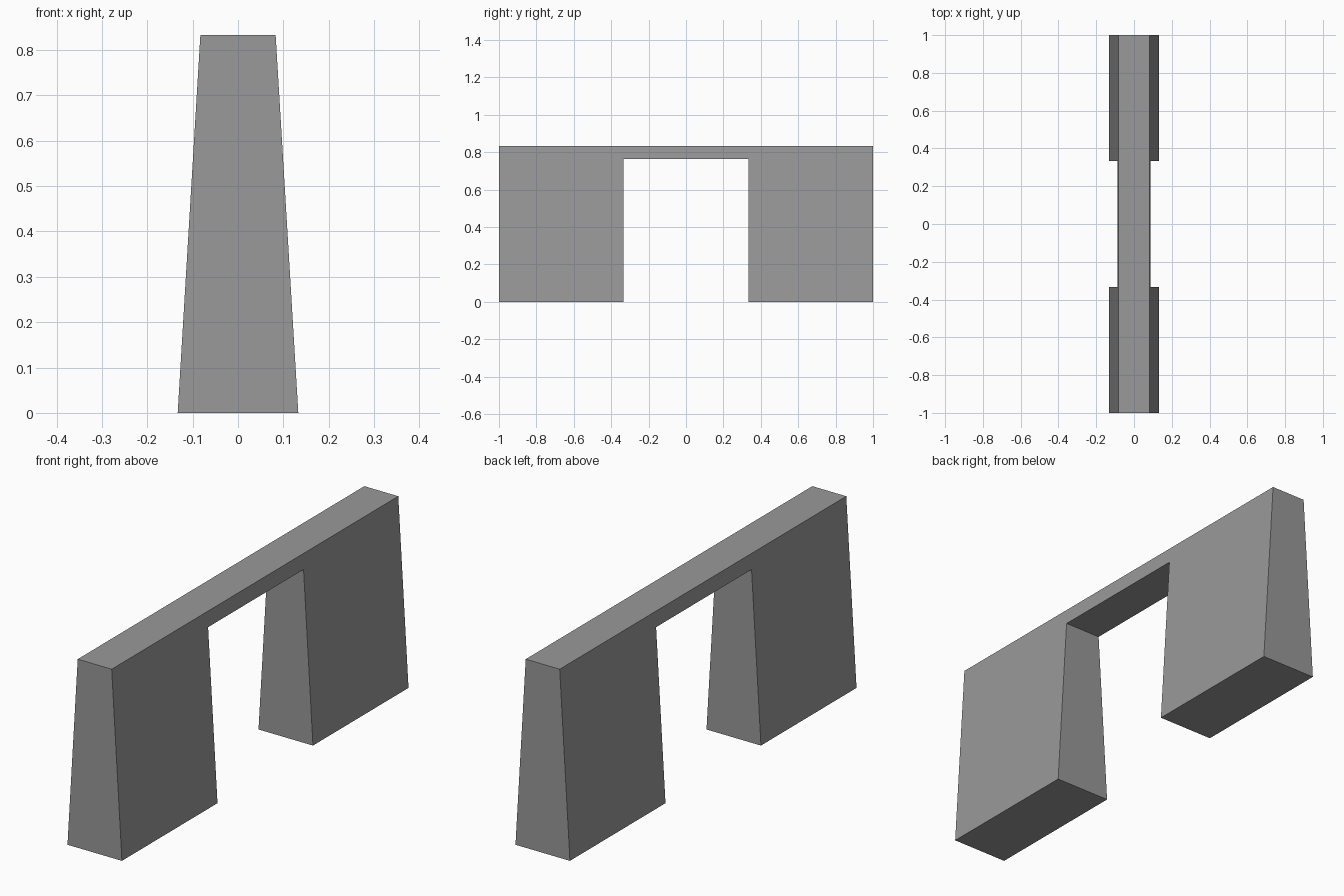
import bpy
import bmesh

cube = bpy.data.objects.get("Cube")
if cube:
    bpy.data.objects.remove(cube, do_unlink=True)

HEIGHT, OPENING_HEIGHT = 0.833, 0.765
HALF_LENGTH, HALF_OPENING = 1.0, 0.333
HALF_BASE, HALF_TOP = 0.133, 0.083

# Plain grey surface
grey = bpy.data.materials.new("grey")
grey.use_nodes = True
colour = (0.32, 0.32, 0.32, 1)
grey.diffuse_color = colour
grey.node_tree.nodes["Principled BSDF"].inputs["Base Color"].default_value = colour


def half_width(z):
    """Half thickness of the battered wall at height z."""
    return HALF_BASE + (HALF_TOP - HALF_BASE) * z / HEIGHT


# Side outline: two broad piers joined by a thin lintel
half = [(HALF_OPENING, OPENING_HEIGHT), (HALF_OPENING, 0),
        (HALF_LENGTH, 0), (HALF_LENGTH, HEIGHT)]
outline = half + [(-y, z) for y, z in reversed(half)]

# Sloping sides, bridged all the way round the outline
bm = bmesh.new()
left, right = ([bm.verts.new((side * half_width(z), y, z)) for y, z in outline]
               for side in (1, -1))
bm.faces.new(left)
bm.faces.new(right)
for i in range(len(outline)):
    j = (i + 1) % len(outline)
    bm.faces.new((left[i], left[j], right[j], right[i]))
bmesh.ops.recalc_face_normals(bm, faces=bm.faces)

mesh = bpy.data.meshes.new("tapered_gateway")
bm.to_mesh(mesh)
bm.free()
mesh.materials.append(grey)
gateway = bpy.data.objects.new("tapered_gateway", mesh)
bpy.context.collection.objects.link(gateway)
